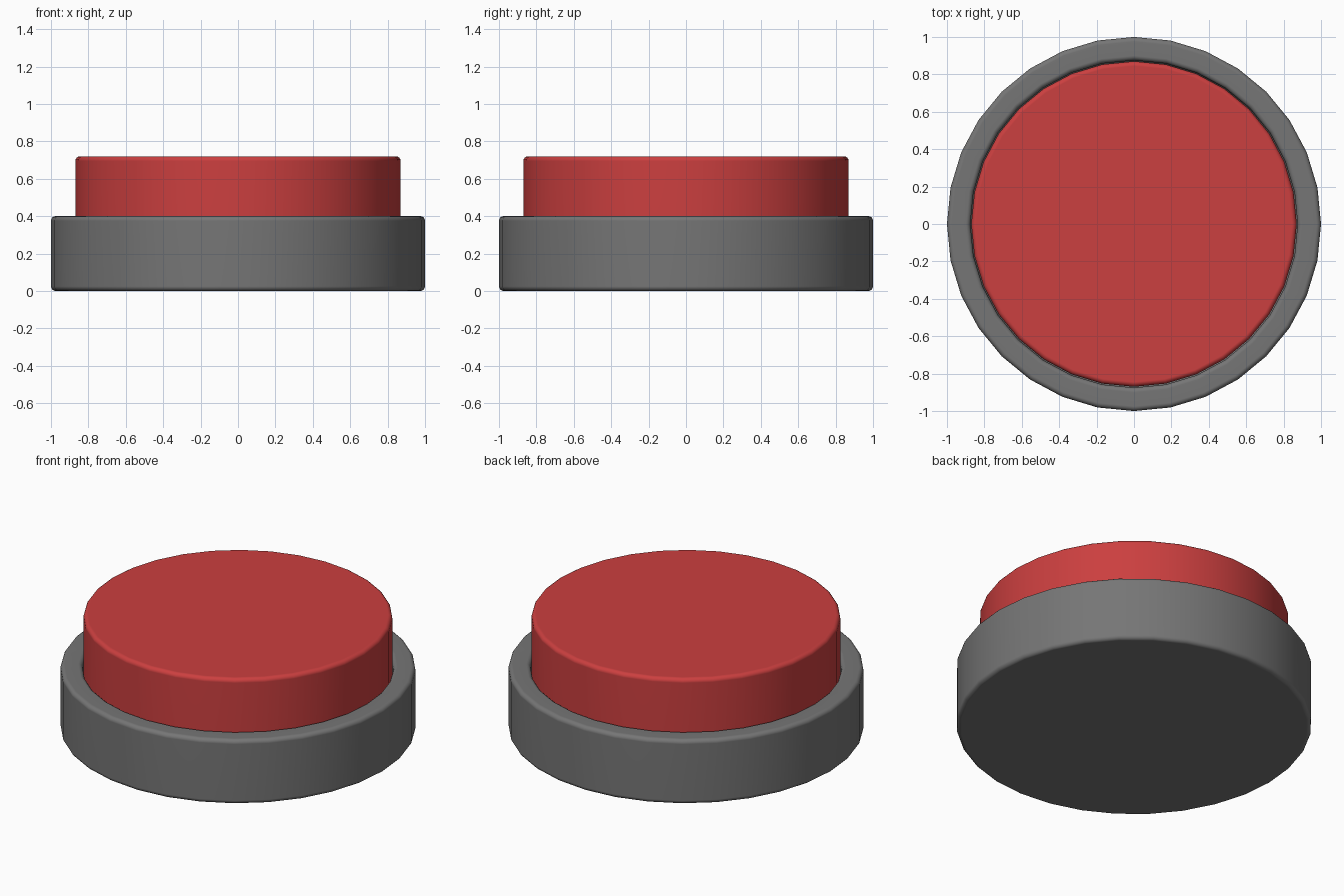
import bpy
import bmesh
import math

SIDES = 32

default_cube = bpy.data.objects.get("Cube")
if default_cube:
    bpy.data.objects.remove(default_cube, do_unlink=True)


def make_material(name, colour):
    mat = bpy.data.materials.new(name)
    mat.use_nodes = True
    mat.diffuse_color = colour
    mat.node_tree.nodes["Principled BSDF"].inputs["Base Color"].default_value = colour
    return mat


def make_turned_part(name, profile, mat, bevel):
    """Turn a (radius, height) profile into a closed solid with rounded rims."""
    bm = bmesh.new()
    rings = []
    for radius, height in profile:
        angles = [2 * math.pi * i / SIDES for i in range(SIDES)]
        rings.append([bm.verts.new((radius * math.cos(a), radius * math.sin(a), height))
                      for a in angles])
    for low, high in zip(rings, rings[1:]):
        for i in range(SIDES):
            j = (i + 1) % SIDES
            bm.faces.new((low[i], low[j], high[j], high[i]))
    bm.faces.new(rings[0][::-1])
    bm.faces.new(rings[-1])
    bmesh.ops.recalc_face_normals(bm, faces=bm.faces[:])

    # Round every rim
    rims = [e for e in bm.edges if e.calc_face_angle() > math.radians(40)]
    bmesh.ops.bevel(bm, geom=rims, offset=bevel, segments=4, profile=0.5,
                    affect='EDGES', clamp_overlap=True)

    mesh = bpy.data.meshes.new(name)
    bm.to_mesh(mesh)
    bm.free()
    mesh.materials.append(mat)
    obj = bpy.data.objects.new(name, mesh)
    bpy.context.collection.objects.link(obj)

    bpy.ops.object.select_all(action='DESELECT')
    obj.select_set(True)
    bpy.context.view_layer.objects.active = obj
    bpy.ops.object.shade_smooth_by_angle(angle=math.radians(40))
    obj.modifiers.new("Weighted Normals", 'WEIGHTED_NORMAL').keep_sharp = True
    return obj


grey = make_material("dark grey", (0.18, 0.18, 0.18, 1))
red = make_material("red", (0.6, 0.05, 0.05, 1))

# Housing with a round well in its top
make_turned_part("base_housing",
                 [(1.0, 0), (1.0, 0.4), (0.875, 0.4), (0.875, 0.28)], grey, 0.025)

# Push button standing in the well
make_turned_part("push_button", [(0.87, 0.25), (0.87, 0.72)], red, 0.025)
